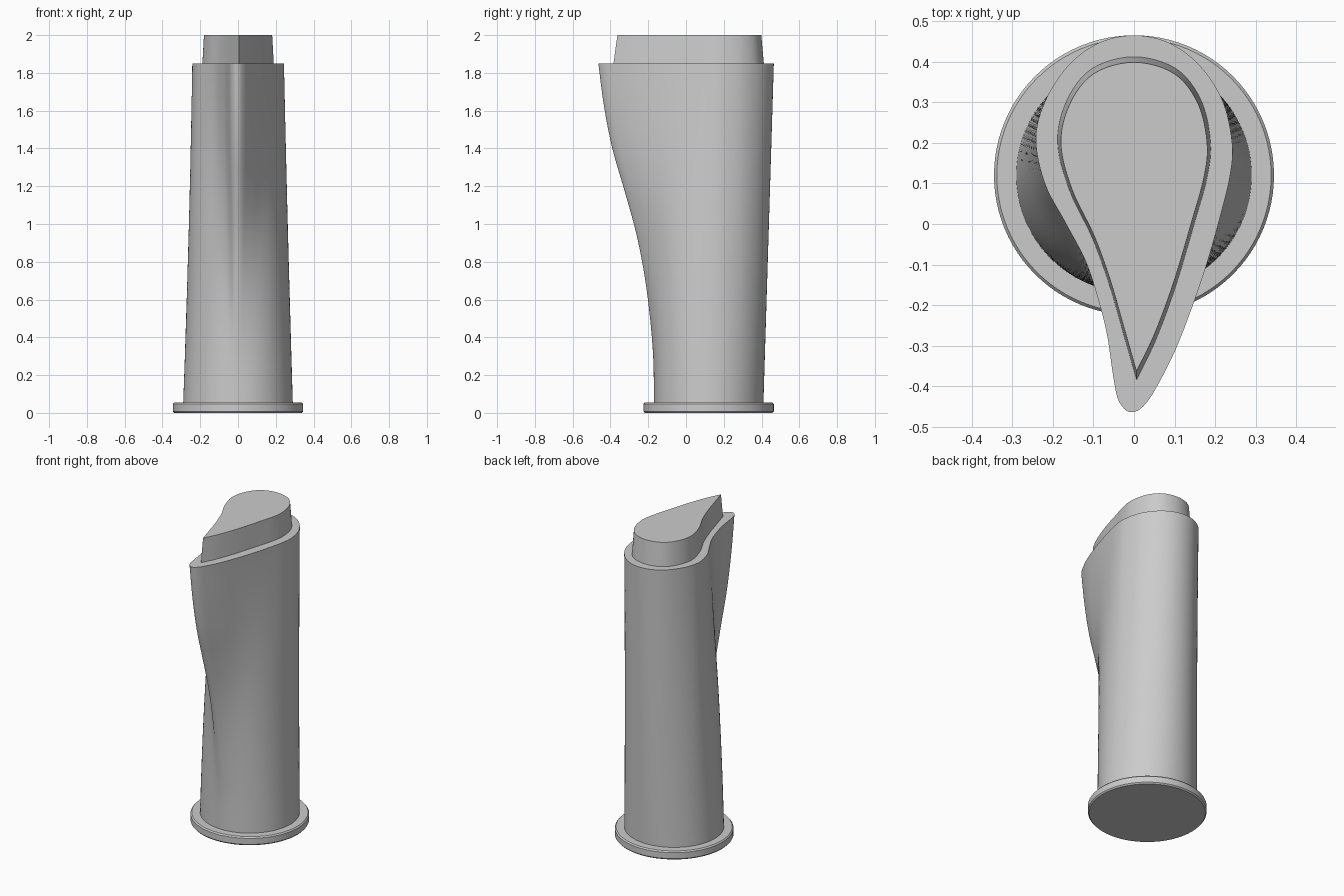
import bpy
import math
from mathutils import Vector

cube = bpy.data.objects.get("Cube")
if cube:
    bpy.data.objects.remove(cube, do_unlink=True)

grey = bpy.data.materials.new("plain grey")
grey.use_nodes = True
grey.diffuse_color = (0.6, 0.6, 0.6, 1)
grey.node_tree.nodes["Principled BSDF"].inputs["Base Color"].default_value = grey.diffuse_color

CENTRE = Vector((0, 0.12))
BASE_TOP, BODY_TOP, CAP_TOP = 0.055, 1.85, 2.0


def spline(points, steps, closed):
    """Smooth curve through 2D points; an open one keeps sharp ends."""
    p = [Vector(q) for q in points]
    n = len(p)
    pick = (lambda i: p[i % n]) if closed else (lambda i: p[max(0, min(n - 1, i))])
    out = []
    for i in range(n if closed else n - 1):
        a, b, c, d = (pick(i + k) for k in (-1, 0, 1, 2))
        for s in range(steps):
            t = s / steps
            out.append(0.5 * (2 * b + (c - a) * t + (2 * a - 5 * b + 4 * c - d) * t**2
                              + (3 * b - a - 3 * c + d) * t**3))
    if not closed:
        out.append(p[-1])
    return out


def loft(name, rings):
    """Skin a stack of equal rings and close both ends."""
    n = len(rings[0])
    verts = [v for ring in rings for v in ring]
    faces = [(r * n + i, r * n + (i + 1) % n, (r + 1) * n + (i + 1) % n, (r + 1) * n + i)
             for r in range(len(rings) - 1) for i in range(n)]
    faces += [tuple(reversed(range(n))), tuple(range(len(verts) - n, len(verts)))]
    mesh = bpy.data.meshes.new(name)
    mesh.from_pydata(verts, [], faces)
    mesh.materials.append(grey)
    obj = bpy.data.objects.new(name, mesh)
    bpy.context.collection.objects.link(obj)
    bpy.ops.object.select_all(action="DESELECT")
    obj.select_set(True)
    bpy.context.view_layer.objects.active = obj
    bpy.ops.object.shade_smooth_by_angle(angle=math.radians(35))
    return obj


# Round foot with a softened rim
def circle(radius, z, n=96):
    return [(radius * math.cos(a), CENTRE.y + radius * math.sin(a), z)
            for a in (2 * math.pi * i / n for i in range(n))]


loft("foot", [circle(r, z) for r, z in
              ((0.338, 0), (0.345, 0.008), (0.345, 0.047), (0.338, BASE_TOP))])

# Body: a circle that grows into a swept teardrop
outline = spline([
    (0, -0.463), (0.022, -0.45), (0.05, -0.412), (0.1, -0.315), (0.145, -0.2),
    (0.182, -0.09), (0.213, 0.02), (0.237, 0.12), (0.242, 0.2), (0.218, 0.305),
    (0.16, 0.393), (0.085, 0.447), (0, 0.465), (-0.085, 0.447), (-0.16, 0.393),
    (-0.218, 0.305), (-0.242, 0.21), (-0.22, 0.1), (-0.17, 0.005), (-0.12, -0.09),
    (-0.09, -0.18), (-0.067, -0.27), (-0.052, -0.37), (-0.04, -0.43), (-0.02, -0.459)],
    6, True)
growth = spline([(0, 0), (0.125, 0.01), (0.25, 0.07), (0.375, 0.17), (0.5, 0.32),
                 (0.625, 0.53), (0.75, 0.75), (0.875, 0.9), (1, 1)], 5, False)
rings = []
for height, front in growth:
    ring = []
    for p in outline:
        way = (p - CENTRE).normalized()
        weight = max(0, -way.y) ** 1.5
        blend = height + (front - height) * weight
        q = (CENTRE + way * 0.29).lerp(p, blend)
        ring.append((q.x, q.y, BASE_TOP + (BODY_TOP - BASE_TOP) * height))
    rings.append(ring)
loft("body", rings)

# Cap: sharp-tipped teardrop, slightly tapered
tip = (0.006, -0.37)
cap = spline([
    tip, (0.052, -0.275), (0.1, -0.145), (0.143, 0), (0.175, 0.115), (0.183, 0.2),
    (0.16, 0.3), (0.1, 0.375), (0, 0.403), (-0.1, 0.375), (-0.16, 0.3),
    (-0.183, 0.2), (-0.155, 0.085), (-0.1, -0.03), (-0.06, -0.14), (-0.028, -0.25), tip],
    6, False)[:-1]
mid = Vector((0, 0.1))
loft("cap", [[(*(mid + (p - mid) * s), z) for p in cap]
             for s, z in ((1.03, BODY_TOP), (0.985, CAP_TOP))])
